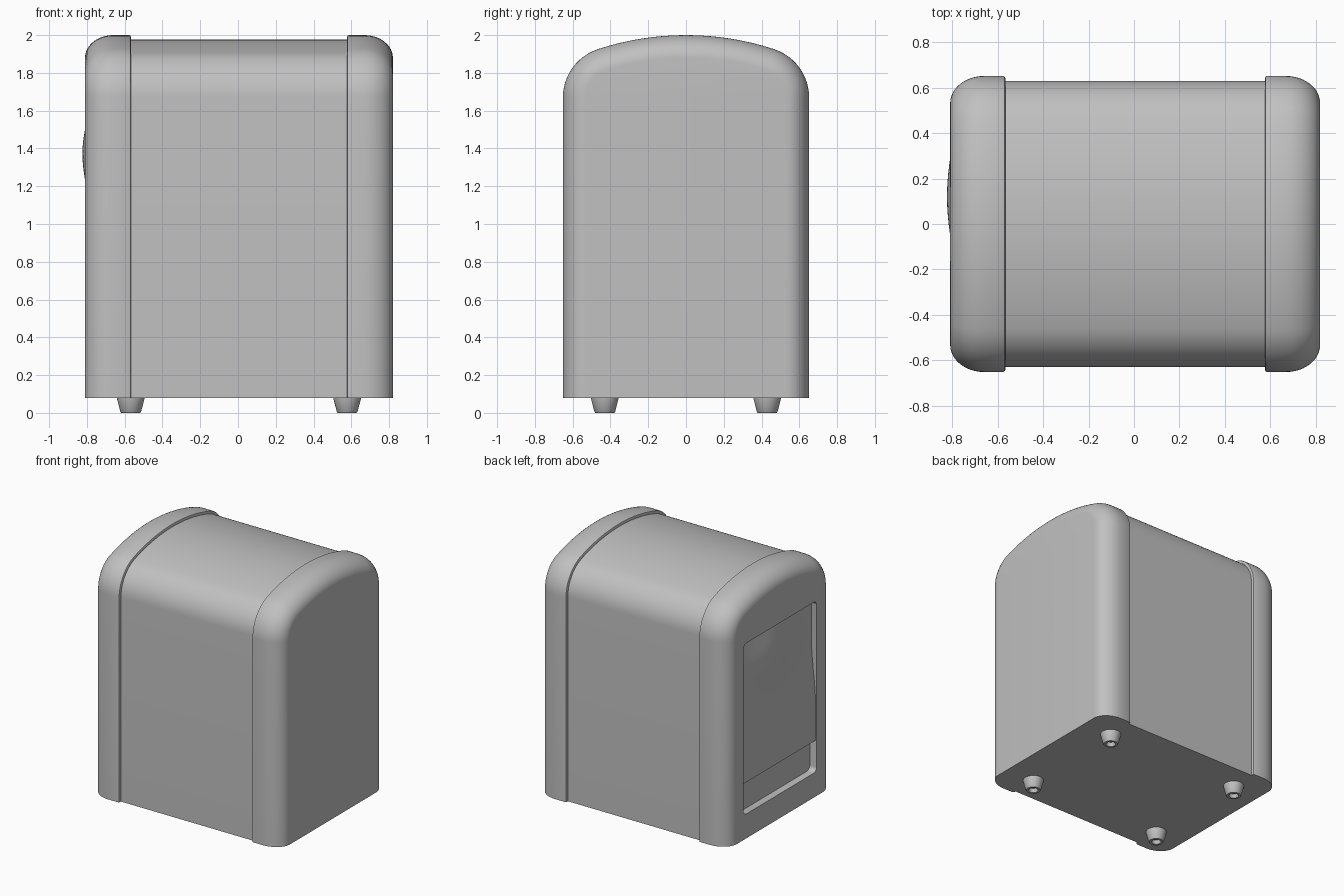
import bpy, bmesh, math

cube = bpy.data.objects.get("Cube")
if cube:
    bpy.data.objects.remove(cube, do_unlink=True)

grey = bpy.data.materials.new("light_grey_metal")
grey.use_nodes = True
colour = (0.53, 0.53, 0.53, 1)
grey.diffuse_color = colour
grey.node_tree.nodes["Principled BSDF"].inputs["Base Color"].default_value = colour

BASE, CX = 0.08, 0.005


def make_object(name, bm):
    bmesh.ops.recalc_face_normals(bm, faces=bm.faces)
    mesh = bpy.data.meshes.new(name)
    bm.to_mesh(mesh)
    bm.free()
    ob = bpy.data.objects.new(name, mesh)
    bpy.context.collection.objects.link(ob)
    mesh.materials.append(grey)
    return ob


def smooth(ob, degrees=35):
    bpy.ops.object.select_all(action='DESELECT')
    ob.select_set(True)
    bpy.context.view_layer.objects.active = ob
    bpy.ops.object.shade_smooth_by_angle(angle=math.radians(degrees))


def loft(name, rings):
    """Skin closed rings of equal length and cap both ends."""
    bm = bmesh.new()
    loops = [[bm.verts.new(p) for p in ring] for ring in rings]
    n = len(loops[0])
    for a, b in zip(loops, loops[1:]):
        for i in range(n):
            j = (i + 1) % n
            bm.faces.new((a[i], a[j], b[j], b[i]))
    bm.faces.new(loops[0])
    bm.faces.new(loops[-1])
    return make_object(name, bm)


def dome_section(x, inset):
    """Upright outline with rounded shoulders and a shallow arched top."""
    half, crown, shoulder = 0.652 - inset, 1.5 - inset, 0.27 - inset
    cy, cz = half - shoulder, 2 - 1.5
    sz = cz + math.sqrt((crown - shoulder) ** 2 - cy ** 2)
    tangent = math.atan2(sz - cz, cy)
    side = [(half, BASE)]
    for k in range(13):
        a = tangent * k / 12
        side.append((cy + shoulder * math.cos(a), sz + shoulder * math.sin(a)))
    for k in range(1, 8):
        a = tangent + (math.pi / 2 - tangent) * k / 8
        side.append((crown * math.cos(a), cz + crown * math.sin(a)))
    outline = side + [(0, cz + crown)] + [(-y, z) for y, z in reversed(side)]
    return [(x, y, z) for y, z in outline]


# Main housing between the two end caps
smooth(loft("housing", [dome_section(CX + s * 0.6, 0.022) for s in (-1, 1)]))

# End caps with a softly rounded outer rim
caps = {}
for name, s in (("right_cap", -1), ("left_cap", 1)):
    steps = [(0.572, 0.03), (0.572, 0.01), (0.575, 0.003), (0.582, 0)]
    for k in range(13):
        a = math.pi / 2 * k / 12
        steps.append((0.665 + 0.15 * math.sin(a), 0.12 * (1 - math.cos(a))))
    caps[name] = loft(name, [dome_section(CX + s * x, i) for x, i in steps])


# Rounded window recess cut into the right cap
def window_section(x, half=0.45, low=0.27, high=1.6, r=0.035):
    ring = []
    corners = ((half - r, high - r), (r - half, high - r),
               (r - half, low + r), (half - r, low + r))
    for q, (y, z) in enumerate(corners):
        for k in range(6):
            a = math.pi / 2 * (q + k / 5)
            ring.append((x, y + r * math.cos(a), z + r * math.sin(a)))
    return ring


cutter = loft("window_cutter", [window_section(x) for x in (-0.9, -0.752)])
cutter.hide_render = True
cap = caps["right_cap"]
cut = cap.modifiers.new("window", 'BOOLEAN')
cut.operation, cut.solver, cut.object = 'DIFFERENCE', 'EXACT', cutter
bpy.context.view_layer.objects.active = cap
bpy.ops.object.modifier_apply(modifier=cut.name)
bpy.data.objects.remove(cutter, do_unlink=True)
for ob in caps.values():
    smooth(ob)


# Bulging sheet that fills most of the window
def sheet_x(y, z):
    t = min(1, max(0, (1.3 - z) / 0.5))
    ramp = 0.037 * t * t * (3 - 2 * t)
    bump = 0.06 * math.exp(-((y - 0.12) / 0.33) ** 2 - ((z - 1.37) / 0.25) ** 2)
    return -(0.764 + ramp + bump)


bm = bmesh.new()
NY, NZ = 28, 34
grid = []
for i in range(NY + 1):
    y = -0.449 + 0.898 * i / NY
    column = []
    for j in range(NZ + 1):
        z = 0.51 + 1.089 * j / NZ
        column.append(bm.verts.new((sheet_x(y, z), y, z)))
    grid.append(column)
for i in range(NY):
    for j in range(NZ):
        bm.faces.new((grid[i][j], grid[i + 1][j], grid[i + 1][j + 1], grid[i][j + 1]))
rim = bmesh.ops.extrude_edge_only(bm, edges=[e for e in bm.edges if e.is_boundary])
for v in rim["geom"]:
    if isinstance(v, bmesh.types.BMVert):
        v.co.x = -0.745
smooth(make_object("window_sheet", bm))

# Four tapered feet with hollow undersides
foot_profile = [(0.075, 0.09), (0.074, BASE), (0.055, 0.006), (0.05, 0),
                (0.034, 0), (0.026, 0.03)]
for front, sy in (("front", -1), ("back", 1)):
    for side, sx in (("right", -1), ("left", 1)):
        rings = []
        for r, z in foot_profile:
            rings.append([(CX + sx * 0.573 + r * math.cos(math.tau * k / 32),
                           sy * 0.43 + r * math.sin(math.tau * k / 32), z)
                          for k in range(32)])
        smooth(loft(f"{front}_{side}_foot", rings))
